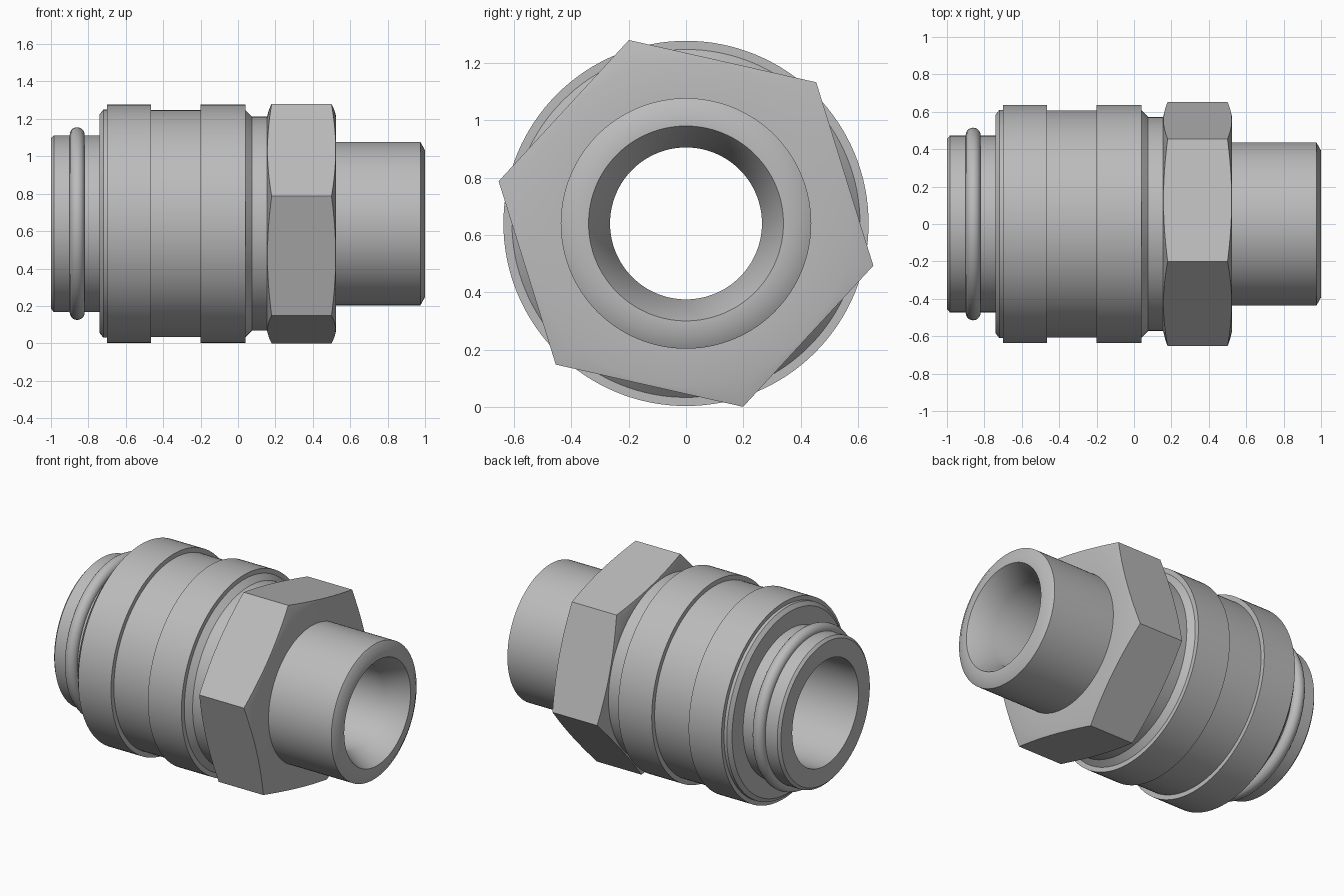
import bpy, bmesh, math
from mathutils import Matrix, Vector

if "Cube" in bpy.data.objects:
    bpy.data.objects.remove(bpy.data.objects["Cube"])

AXIS_Z = 0.64
SEGMENTS = 128

steel = bpy.data.materials.new("steel grey")
steel.diffuse_color = (0.5, 0.5, 0.5, 1)
steel.use_nodes = True
steel.node_tree.nodes["Principled BSDF"].inputs["Base Color"].default_value = steel.diffuse_color


def add_object(name, bm):
    bmesh.ops.recalc_face_normals(bm, faces=bm.faces)
    mesh = bpy.data.meshes.new(name)
    bm.to_mesh(mesh)
    bm.free()
    mesh.materials.append(steel)
    obj = bpy.data.objects.new(name, mesh)
    bpy.context.collection.objects.link(obj)
    obj.location.z = AXIS_Z
    return obj


def smooth(obj, degrees=35):
    bpy.ops.object.select_all(action='DESELECT')
    obj.select_set(True)
    bpy.context.view_layer.objects.active = obj
    bpy.ops.object.shade_smooth_by_angle(angle=math.radians(degrees))


def lathe(name, profile):
    """Revolve a closed (x, radius) profile about the x axis."""
    bm = bmesh.new()
    rings = []
    for i in range(SEGMENTS):
        a = math.tau * i / SEGMENTS
        rings.append([bm.verts.new((x, r * math.cos(a), r * math.sin(a)))
                      for x, r in profile])
    n = len(profile)
    for i in range(SEGMENTS):
        p, q = rings[i], rings[(i + 1) % SEGMENTS]
        for j in range(n):
            k = (j + 1) % n
            bm.faces.new((p[j], p[k], q[k], q[j]))
    return add_object(name, bm)


# Fitting body: collar, banded sleeve, neck and pipe end around a through bore
body = lathe("fitting_body", [
    (-1.0, 0.34), (-1.0, 0.455), (-0.985, 0.472), (-0.74, 0.472),
    (-0.74, 0.585), (-0.72, 0.61), (-0.70, 0.61), (-0.70, 0.637),
    (-0.465, 0.637), (-0.465, 0.607), (-0.20, 0.607), (-0.20, 0.637),
    (0.04, 0.637), (0.04, 0.607), (0.075, 0.572), (0.30, 0.572),
    (0.30, 0.437), (0.975, 0.437), (1.0, 0.392), (1.0, 0.34),
    (0.86, 0.265), (0.08, 0.265), (0.0, 0.34)])
smooth(body)

# Sealing ring on the collar
ring = lathe("sealing_ring", [
    (-0.86 + 0.04 * math.cos(math.tau * i / 20),
     0.475 + 0.04 * math.sin(math.tau * i / 20)) for i in range(20)])
smooth(ring)

# Hexagonal nut: prism trimmed by a double cone to chamfer its corners
bm = bmesh.new()
bmesh.ops.create_cone(bm, cap_ends=True, segments=6, radius1=0.67,
                      radius2=0.67, depth=0.5)
first = min((v.co for v in bm.verts), key=lambda c: abs(math.atan2(c.y, c.x)))
phase = math.atan2(first.y, first.x)
bm.transform(Matrix.Rotation(-phase, 4, 'Z'))
for v in bm.verts:
    v.co = Vector((v.co.z + 0.34, v.co.x, v.co.y))
bm.transform(Matrix.Rotation(math.radians(47.3), 4, 'X'))
nut = add_object("hex_nut", bm)
cutter = lathe("nut_cutter", [
    (0.155, 0.42), (0.155, 0.57), (0.1875, 0.70),
    (0.4925, 0.70), (0.525, 0.57), (0.525, 0.42)])
cutter.hide_render = True
mod = nut.modifiers.new("chamfer", 'BOOLEAN')
mod.operation = 'INTERSECT'
mod.solver = 'EXACT'
mod.object = cutter
bpy.context.view_layer.update()
trimmed = bpy.data.meshes.new_from_object(
    nut.evaluated_get(bpy.context.evaluated_depsgraph_get()))
nut.modifiers.clear()
nut.data = trimmed
bpy.data.objects.remove(cutter)
smooth(nut, 20)
